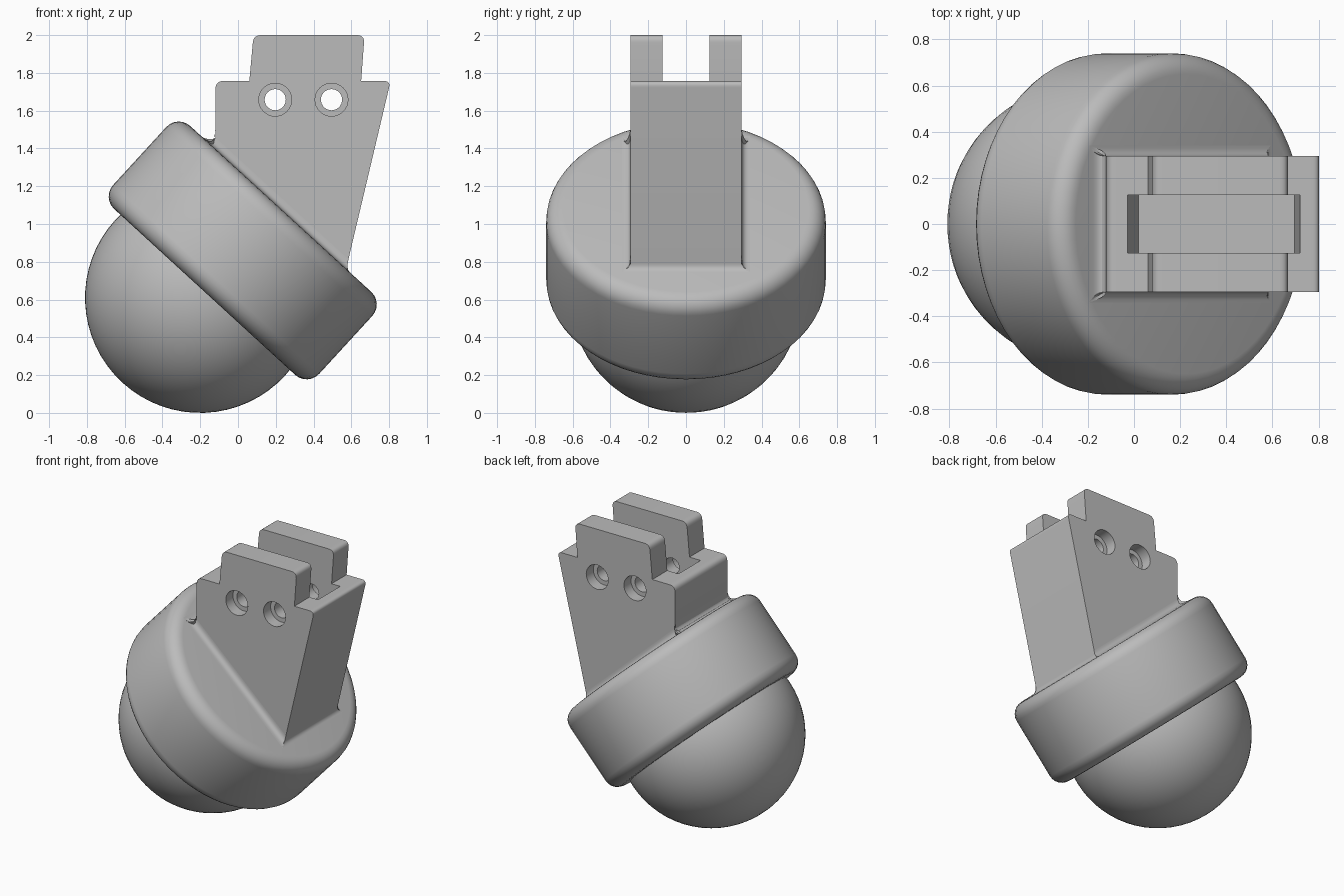
import bpy, bmesh
from math import radians, sin, cos, pi
from mathutils import Vector

if "Cube" in bpy.data.objects:
    bpy.data.objects.remove(bpy.data.objects["Cube"])

TILT = radians(42.5)
RADIUS, HALF, ROUND = 0.74, 0.298, 0.09     # collar size
DEPTH = 0.295                               # half thickness of the bracket

grey = bpy.data.materials.new("plain_grey")
grey.use_nodes = True
grey.diffuse_color = (0.5, 0.5, 0.5, 1)
grey.node_tree.nodes["Principled BSDF"].inputs["Base Color"].default_value = (0.5, 0.5, 0.5, 1)


def add(name, bm, loc=(0, 0, 0), tilt=0):
    bmesh.ops.recalc_face_normals(bm, faces=bm.faces)
    mesh = bpy.data.meshes.new(name)
    bm.to_mesh(mesh)
    bm.free()
    mesh.materials.append(grey)
    ob = bpy.data.objects.new(name, mesh)
    ob.location = loc
    ob.rotation_euler = (0, tilt, 0)
    bpy.context.collection.objects.link(ob)
    return ob


def activate(ob):
    bpy.ops.object.select_all(action='DESELECT')
    ob.select_set(True)
    bpy.context.view_layer.objects.active = ob


def smooth(ob):
    activate(ob)
    bpy.ops.object.shade_smooth_by_angle(angle=radians(30))


def bezier(a, b, c, steps=6):
    a, b, c = Vector(a), Vector(b), Vector(c)
    ts = [i / steps for i in range(steps + 1)]
    return [a * (1 - t) ** 2 + b * 2 * t * (1 - t) + c * t * t for t in ts]


def rounded(corners):
    """Outline from (x, z, rounding) corners."""
    out = []
    for i, (x, z, r) in enumerate(corners):
        p = Vector((x, z))
        if r == 0:
            out.append(p)
            continue
        before = Vector(corners[i - 1][:2])
        after = Vector(corners[(i + 1) % len(corners)][:2])
        out += bezier(p + (before - p).normalized() * r, p,
                      p + (after - p).normalized() * r)
    return out


def prism(outline, half):
    """Outline in x, z extruded along y."""
    bm = bmesh.new()
    face = bm.faces.new([bm.verts.new((p[0], -half, p[1])) for p in outline])
    new = bmesh.ops.extrude_face_region(bm, geom=[face])["geom"]
    bmesh.ops.translate(bm, vec=(0, 2 * half, 0),
                        verts=[v for v in new if isinstance(v, bmesh.types.BMVert)])
    return bm


def bridge(start, end):
    """Solid between two matching sections."""
    bm = bmesh.new()
    a = [bm.verts.new(p) for p in start]
    b = [bm.verts.new(p) for p in end]
    for i in range(len(a)):
        j = (i + 1) % len(a)
        bm.faces.new((a[i], a[j], b[j], b[i]))
    bm.faces.new(a)
    bm.faces.new(b)
    return bm


# Ball
bm = bmesh.new()
bmesh.ops.create_uvsphere(bm, u_segments=64, v_segments=32, radius=0.61)
smooth(add("ball", bm, (-0.2, 0, 0.61), TILT))

# Tilted collar with rounded rims
CENTRE = (0.025, 0, 0.86)
bm = bmesh.new()
bmesh.ops.create_cone(bm, cap_ends=True, segments=64, radius1=RADIUS,
                      radius2=RADIUS, depth=2 * HALF)
collar = add("collar", bm, CENTRE, TILT)
activate(collar)
mod = collar.modifiers.new("rims", 'BEVEL')
mod.width, mod.segments = ROUND, 6
mod.limit_method, mod.angle_limit = 'ANGLE', radians(40)
bpy.ops.object.modifier_apply(modifier=mod.name)
smooth(collar)

# Bracket with its two raised tabs
bracket = add("bracket", prism(rounded([
    (-0.12, 1.2, 0), (0.546, 0.65, 0), (0.808, 1.757, 0.035),
    (0.652, 1.757, 0), (0.67, 2.0, 0.04), (0.082, 2.0, 0.04),
    (0.06, 1.757, 0), (-0.12, 1.757, 0.045)]), DEPTH))

# Cutters: slot between the tabs, counterbored bolt holes
slot_top = 1.757
cutters = [add("slot_cutter", prism([(0.02, 1.45), (0.695, 1.45), (0.72, slot_top),
                                     (0.72, 2.2), (-0.028, 2.2), (-0.028, slot_top)], 0.125))]


def hole(x, y, radius, depth):
    bm = bmesh.new()
    bmesh.ops.create_cone(bm, cap_ends=True, segments=32, radius1=radius,
                          radius2=radius, depth=depth)
    ob = add("hole_cutter", bm, (x, y, 1.658))
    ob.rotation_euler = (pi / 2, 0, 0)
    cutters.append(ob)


for x in (0.197, 0.495):
    hole(x, 0, 0.056, 1)
    for side in (-1, 1):
        hole(x, side * DEPTH, 0.087, 0.16)

for cutter in cutters:
    cutter.hide_render = True
    activate(bracket)
    mod = bracket.modifiers.new("cut", 'BOOLEAN')
    mod.operation, mod.solver, mod.object = 'DIFFERENCE', 'EXACT', cutter
    bpy.ops.object.modifier_apply(modifier=mod.name)
    bpy.data.objects.remove(cutter)
smooth(bracket)

# Fillets where the bracket meets the collar, in the collar's own frame
REACH, END = 0.045, 0.47


def fillet(name, corner, wall, floor, place):
    """place(point, t, end) puts a section point in 3D."""
    corner = Vector(corner)
    curve = bezier(corner + Vector(wall), corner, corner + Vector(floor), 8)
    n = len(curve) - 1
    section = [(p, i / n) for i, p in enumerate(curve)]
    section.append((corner - Vector((0, 0.02)), 0))
    bm = bridge([place(p, t, -1) for p, t in section],
                [place(p, t, 1) for p, t in section])
    smooth(add(name, bm, CENTRE, TILT))


def across(p, t, end):
    return (p.x, end * (DEPTH + REACH * t), p.y)


fillet("upper_fillet", (-END, HALF), (-0.1 * sin(TILT), 0.1 * cos(TILT)), (-0.1, 0), across)
fillet("lower_fillet", (END, HALF), (-0.0125, 0.0225), (0.026, 0), across)

for side, name in ((-1, "front_fillet"), (1, "back_fillet")):
    def along(p, t, end):
        x = -0.505 - 0.065 * t if end < 0 else 0.445 + 0.05 * t
        return (x, side * p.x, p.y)
    fillet(name, (DEPTH, HALF), (0, REACH), (REACH, 0), along)
